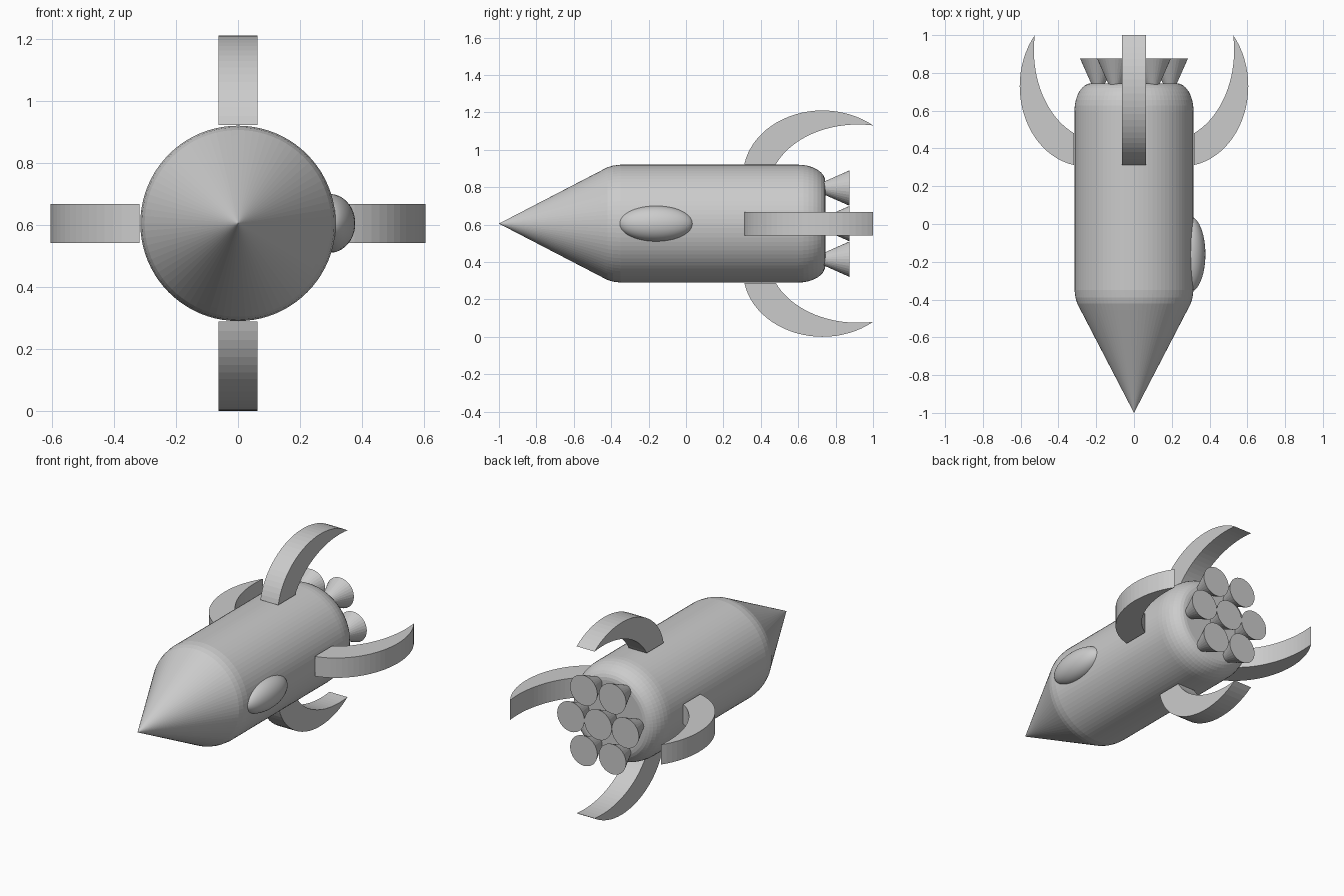
import bpy, bmesh, math
from mathutils import Matrix, Vector

AXIS_Z = 0.605      # height of the hull axis
HULL_R = 0.315

if "Cube" in bpy.data.objects:
    bpy.data.objects.remove(bpy.data.objects["Cube"])

grey = bpy.data.materials.new("plain grey")
grey.use_nodes = True
grey.diffuse_color = (0.6, 0.6, 0.6, 1)
grey.node_tree.nodes["Principled BSDF"].inputs["Base Color"].default_value = (0.6, 0.6, 0.6, 1)


def finish(bm, name):
    """Turn a bmesh into a named grey object."""
    bmesh.ops.recalc_face_normals(bm, faces=bm.faces)
    mesh = bpy.data.meshes.new(name)
    bm.to_mesh(mesh)
    bm.free()
    mesh.materials.append(grey)
    obj = bpy.data.objects.new(name, mesh)
    bpy.context.collection.objects.link(obj)
    return obj


def lathe(name, profile, sides, x=0, z=AXIS_Z):
    """Spin (y, radius) points around an axis parallel to y."""
    bm = bmesh.new()
    rings = []
    for y, r in profile:
        if r == 0:
            rings.append([bm.verts.new((x, y, z))] * sides)
            continue
        angles = [2 * math.pi * i / sides for i in range(sides)]
        rings.append([bm.verts.new((x + r * math.cos(a), y, z + r * math.sin(a))) for a in angles])
    for a, b in zip(rings, rings[1:]):
        for i in range(sides):
            j = (i + 1) % sides
            bm.faces.new(dict.fromkeys((a[i], a[j], b[j], b[i])))
    for ring, (_, r) in ((rings[0], profile[0]), (rings[-1], profile[-1])):
        if r > 0:
            bm.faces.new(ring)
    return finish(bm, name)


def arc(cy, cr, a, b, start, end, steps):
    """Points (y, radial distance) along an ellipse."""
    angles = [start + (end - start) * i / steps for i in range(steps + 1)]
    return [(cy + a * math.cos(t), cr + b * math.sin(t)) for t in angles]


# Hull: pointed nose, softened shoulder, straight barrel, rounded tail
nose = [(-1, 0), (-0.455, 0.283), (-0.42, 0.301), (-0.39, 0.31), (-0.35, HULL_R)]
tail = arc(0.6, HULL_R - 0.09, 0.145, 0.09, math.pi / 2, 0, 8)
lathe("hull", nose + tail, 80)

# Side window: a stretched dome on one flank
bm = bmesh.new()
bmesh.ops.create_uvsphere(bm, u_segments=48, v_segments=24, radius=1)
bmesh.ops.scale(bm, vec=(0.083, 0.2, 0.095), verts=bm.verts)
bmesh.ops.translate(bm, vec=(0.295, -0.16, AXIS_Z), verts=bm.verts)
window = finish(bm, "side_window")
for p in window.data.polygons:
    p.use_smooth = True


# Fins: crescents between two elliptical arcs meeting at the tip
def fin(name, angle):
    base = HULL_R + 0.002
    outer, inner = (0.73, 0.255, 0.425, 0.35), (0.92, 0.18, 0.478, 0.35)

    def span(e, steps):
        cy, cr, a, b = e
        start = math.pi - math.asin((base - cr) / b)
        return arc(*e, start, math.acos((1 - cy) / a), steps)

    outline = span(outer, 24) + span(inner, 20)[::-1][1:]
    bm = bmesh.new()
    face = bm.faces.new([bm.verts.new((-0.0625, y, r)) for y, r in outline])
    ext = bmesh.ops.extrude_face_region(bm, geom=[face])
    moved = [v for v in ext["geom"] if isinstance(v, bmesh.types.BMVert)]
    bmesh.ops.translate(bm, vec=(0.125, 0, 0), verts=moved)
    turn = Matrix.Translation(Vector((0, 0, AXIS_Z))) @ Matrix.Rotation(angle, 4, 'Y')
    bmesh.ops.transform(bm, matrix=turn, verts=bm.verts)
    finish(bm, name)


for i, side in enumerate(("top", "left", "bottom", "right")):
    fin(side + "_fin", i * math.pi / 2)

# Engine nozzles: one in the middle and six around it
spots = [(0, 0), (0.19, 0), (-0.19, 0)]
spots += [(sx * 0.1, sz * 0.19) for sx in (1, -1) for sz in (1, -1)]
for i, (x, dz) in enumerate(spots):
    lathe(f"nozzle_{i + 1}", [(0.735, 0.033), (0.875, 0.095)], 32, x, AXIS_Z + dz)
